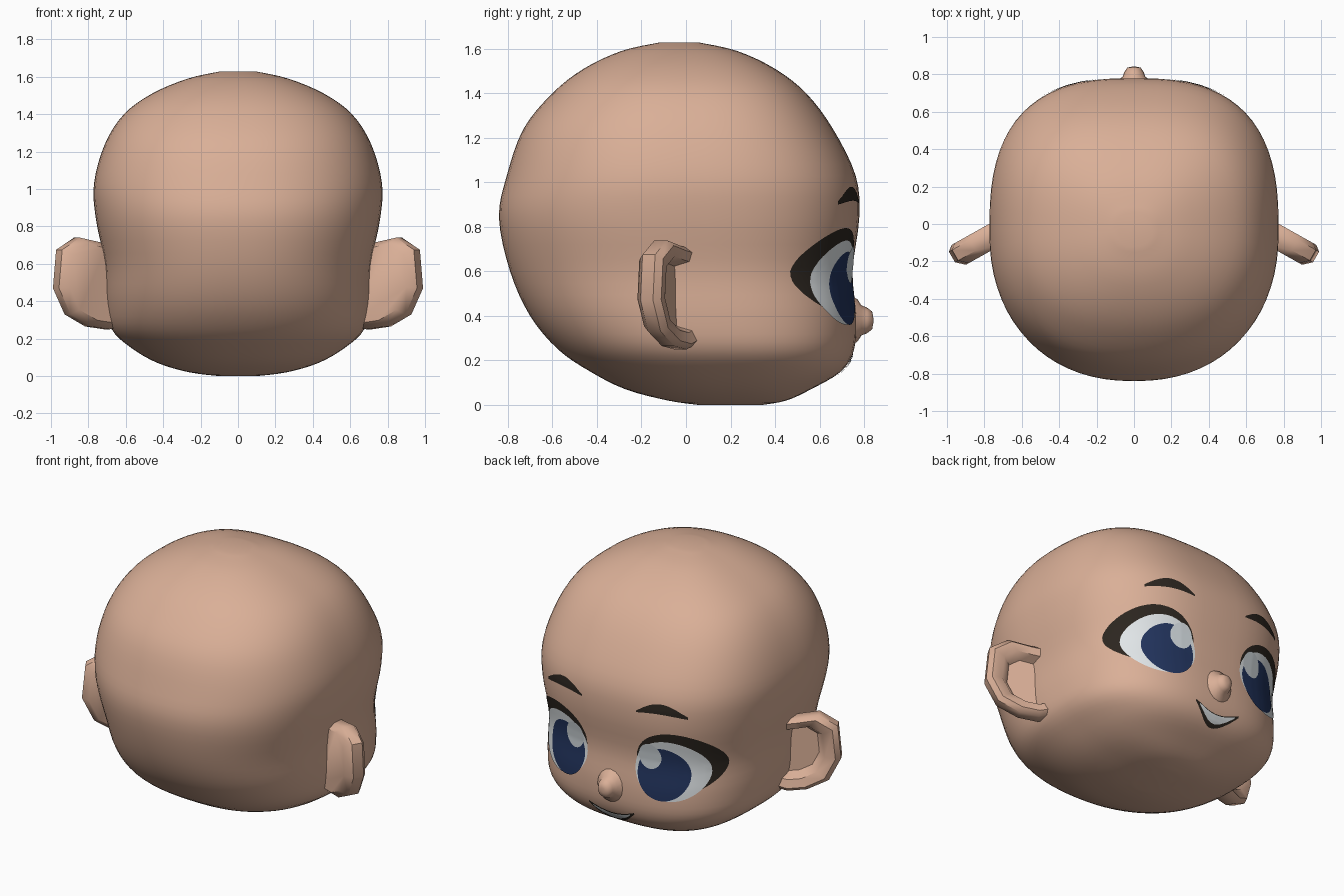
import bpy, bmesh, math
from mathutils import Vector
from mathutils.bvhtree import BVHTree

if "Cube" in bpy.data.objects:
    bpy.data.objects.remove(bpy.data.objects["Cube"])


def material(name, col):
    m = bpy.data.materials.new(name)
    m.diffuse_color = (*col, 1)
    m.use_nodes = True
    m.node_tree.nodes["Principled BSDF"].inputs["Base Color"].default_value = m.diffuse_color
    return m


SKIN = material("skin", (0.70, 0.43, 0.31))
DARK = material("dark brown", (0.025, 0.019, 0.014))
WHITE = material("eye white", (0.80, 0.84, 0.86))
BLUE = material("iris blue", (0.016, 0.034, 0.11))
SHINE = material("eye highlight", (0.62, 0.67, 0.70))


def finish(name, bm, mat, angle=50, recalc=True):
    if recalc:
        bmesh.ops.recalc_face_normals(bm, faces=bm.faces)
    me = bpy.data.meshes.new(name)
    bm.to_mesh(me)
    bm.free()
    me.materials.append(mat)
    ob = bpy.data.objects.new(name, me)
    bpy.context.collection.objects.link(ob)
    bpy.ops.object.select_all(action='DESELECT')
    ob.select_set(True)
    bpy.context.view_layer.objects.active = ob
    bpy.ops.object.shade_smooth_by_angle(angle=math.radians(angle))
    return ob


def bridge(bm, a, b):
    n = len(a)
    for i in range(n):
        bm.faces.new((a[i], a[(i + 1) % n], b[(i + 1) % n], b[i]))


def smooth_rows(rows, steps):
    """Catmull-Rom through the rows."""
    out = []
    for i in range(len(rows) - 1):
        p = [rows[max(0, i - 1)], rows[i], rows[i + 1], rows[min(len(rows) - 1, i + 2)]]
        for k in range(steps):
            t = k / steps
            out.append([0.5 * (2 * b + (c - a) * t + (2 * a - 5 * b + 4 * c - d) * t * t
                               + (3 * b - a - 3 * c + d) * t ** 3) for a, b, c, d in zip(*p)])
    return out + [list(rows[-1])]


# Head: stacked rounded rings (z, half width, back y, front y, y of widest point)
ROWS = [(0.0, 0.10, 0.06, 0.34, 0.20), (0.02, 0.26, -0.08, 0.45, 0.19),
        (0.07, 0.43, -0.27, 0.56, 0.17), (0.15, 0.57, -0.43, 0.695, 0.14),
        (0.25, 0.675, -0.575, 0.755, 0.10), (0.40, 0.705, -0.70, 0.765, 0.05),
        (0.60, 0.712, -0.79, 0.748, 0.0), (0.84, 0.76, -0.84, 0.778, -0.03),
        (1.03, 0.77, -0.805, 0.762, -0.04), (1.24, 0.712, -0.73, 0.66, -0.04),
        (1.40, 0.61, -0.60, 0.54, -0.03), (1.51, 0.46, -0.46, 0.40, -0.03),
        (1.59, 0.27, -0.29, 0.23, -0.03), (1.628, 0.10, -0.12, 0.06, -0.03)]
SEG = 72
bm = bmesh.new()
loops = []
for z, w, yb, yf, yc in smooth_rows(ROWS, 4):
    loop = []
    for i in range(SEG):
        a = 2 * math.pi * i / SEG
        c, s = math.cos(a), math.sin(a)
        e = 2 / (2.7 if s > 0 else 2.25)
        depth = yf - yc if s > 0 else yc - yb
        loop.append(bm.verts.new((w * math.copysign(abs(c) ** e, c),
                                  yc + depth * math.copysign(abs(s) ** e, s), z)))
    loops.append(loop)
for a, b in zip(loops, loops[1:]):
    bridge(bm, a, b)
bm.faces.new(loops[0])
bm.faces.new(loops[-1])
bmesh.ops.recalc_face_normals(bm, faces=bm.faces)
bm.normal_update()
TREE = BVHTree.FromBMesh(bm)
finish("head", bm, SKIN)

# Nose: small lathed button pointing along +y
bm = bmesh.new()
prev = None
for r, y in [(0.10, 0.74), (0.085, 0.77), (0.06, 0.788), (0.052, 0.812), (0.036, 0.836), (0.012, 0.841)]:
    ring = [bm.verts.new((r * math.cos(k * math.pi / 8), y,
                          0.38 + 1.12 * r * math.sin(k * math.pi / 8))) for k in range(16)]
    if prev:
        bridge(bm, prev, ring)
    prev = ring
bm.faces.new(prev)
finish("nose", bm, SKIN, 70)

# Ears: thick bowl swept outward and back, outline in x and z
OUTLINE = [(0.66, 0.70), (0.75, 0.715), (0.86, 0.74), (0.955, 0.675), (0.972, 0.47),
           (0.91, 0.33), (0.80, 0.265), (0.70, 0.25), (0.64, 0.27)]
NORMAL = Vector((0.5, 0.866, 0))


def ear_loop(bm, side, scale, offset):
    loop = []
    for x, z in OUTLINE:
        x, z = 0.70 + (x - 0.70) * scale, 0.50 + (z - 0.50) * scale
        p = Vector((x, -0.06 - 0.56 * (x - 0.76), z)) + NORMAL * offset
        loop.append(bm.verts.new((side * p.x, p.y, p.z)))
    return loop


for side, label in ((1, "right"), (-1, "left")):
    bm = bmesh.new()
    stack = [ear_loop(bm, side, s, o) for s, o in
             ((0.86, -0.07), (1.0, -0.03), (1.0, 0.035), (0.90, 0.06), (0.70, 0.045), (0.58, -0.015))]
    for a, b in zip(stack, stack[1:]):
        bridge(bm, a, b)
    bm.faces.new(stack[0])
    bm.faces.new(stack[-1])
    finish(label + "_ear", bm, SKIN, 45)


# Painted face details: thin patches projected onto the head from +y
def patch(name, top, bottom, mat, lift, sides=(1, -1), cols=28, rows=10):
    bm = bmesh.new()
    for side in sides:
        grid = []
        for i in range(cols + 1):
            a, b = Vector(top(i / cols)), Vector(bottom(i / cols))
            line = []
            for j in range(rows + 1):
                p = a.lerp(b, j / rows)
                hit, nor, _, _ = TREE.ray_cast(Vector((side * p.x, 2, p.y)), Vector((0, -1, 0)))
                line.append(bm.verts.new(hit + nor * lift))
            grid.append(line)
        for i in range(cols):
            for j in range(rows):
                bm.faces.new((grid[i][j], grid[i + 1][j], grid[i + 1][j + 1], grid[i][j + 1]))
    bmesh.ops.remove_doubles(bm, verts=bm.verts, dist=0.00005)
    bm.normal_update()
    bmesh.ops.reverse_faces(bm, faces=[f for f in bm.faces if f.normal.y < 0])
    finish(name, bm, mat, 60, recalc=False)


def ellipse(name, cx, cz, rx, rz, mat, lift):
    def edge(sign):
        return lambda t: (cx - rx * math.cos(math.pi * t), cz + sign * rz * math.sin(math.pi * t))
    patch(name, edge(1), edge(-1), mat, lift)


def arc(x0, x1, z0, z1, bulge):
    """Curve from one end to the other, raised by bulge in the middle."""
    return lambda t: (x0 + (x1 - x0) * t, z0 + (z1 - z0) * t + bulge * math.sin(math.pi * t))


ellipse("eyelashes", 0.402, 0.60, 0.228, 0.195, DARK, 0.003)
ellipse("eye_whites", 0.37, 0.55, 0.202, 0.19, WHITE, 0.005)
ellipse("irises", 0.335, 0.525, 0.15, 0.165, BLUE, 0.007)
ellipse("eye_highlights", 0.262, 0.63, 0.068, 0.082, SHINE, 0.009)
patch("eyebrows", arc(0.19, 0.49, 0.915, 0.915, 0.065), arc(0.19, 0.49, 0.905, 0.90, 0.015), DARK, 0.004)
patch("mouth", arc(-0.16, 0.16, 0.245, 0.245, -0.04), arc(-0.16, 0.16, 0.235, 0.235, -0.095), DARK, 0.004, (1,))
patch("teeth", arc(-0.13, 0.13, 0.228, 0.228, -0.028), arc(-0.13, 0.13, 0.222, 0.222, -0.063), WHITE, 0.007, (1,))
